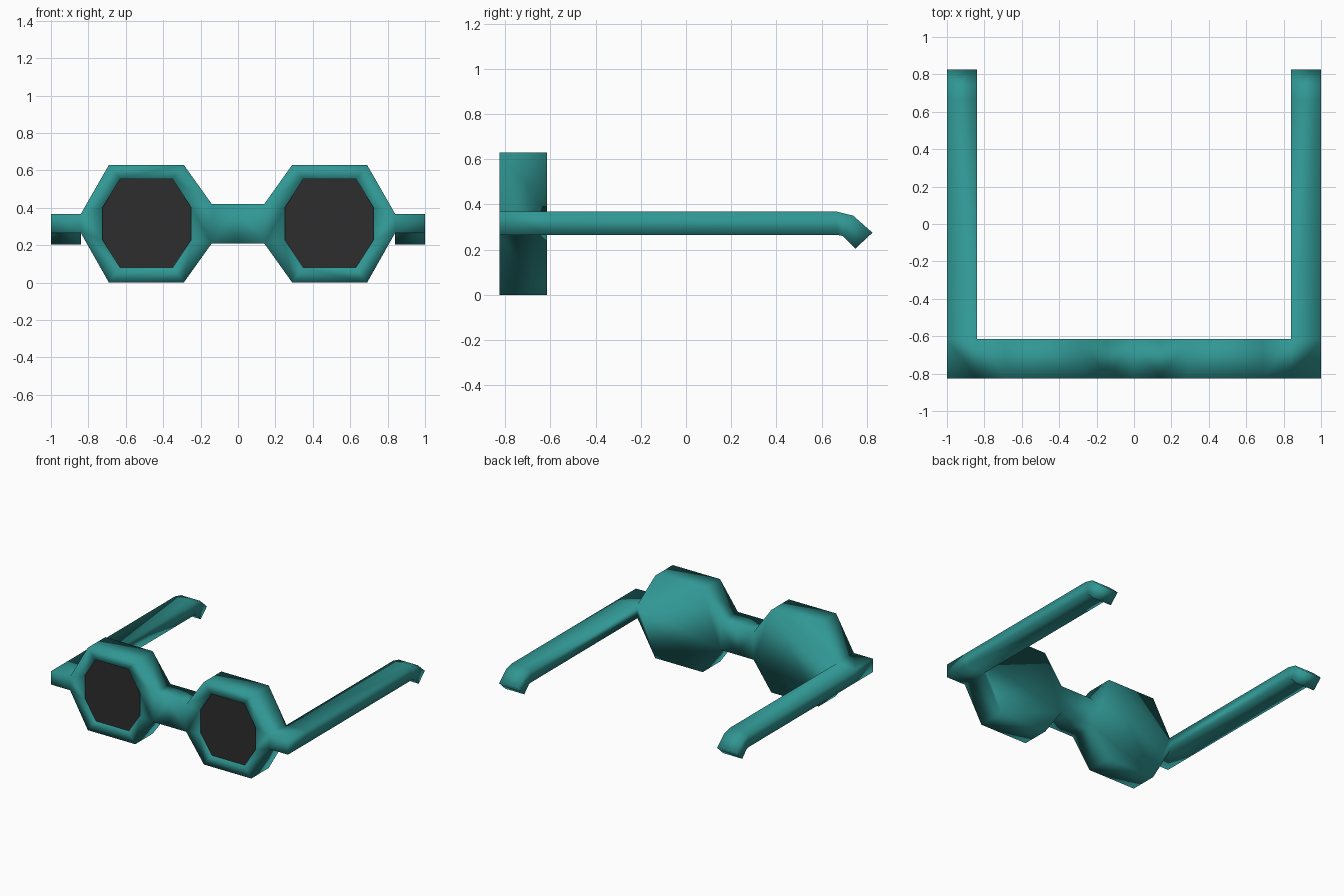
import bpy, bmesh

if "Cube" in bpy.data.objects:
    bpy.data.objects.remove(bpy.data.objects["Cube"])

FRONT, BACK = -0.825, -0.615   # y of the front and back of the frame


def material(name, rgb):
    m = bpy.data.materials.new(name)
    m.diffuse_color = (*rgb, 1)
    m.use_nodes = True
    m.node_tree.nodes["Principled BSDF"].inputs["Base Color"].default_value = m.diffuse_color
    return m


def finish(bm, name, mat, smooth):
    bmesh.ops.recalc_face_normals(bm, faces=bm.faces[:])
    me = bpy.data.meshes.new(name)
    bm.to_mesh(me)
    bm.free()
    me.materials.append(mat)
    for p in me.polygons:
        p.use_smooth = smooth
    ob = bpy.data.objects.new(name, me)
    bpy.context.collection.objects.link(ob)
    mod = ob.modifiers.new("mirror", 'MIRROR')
    mod.use_mirror_merge = True
    mod.merge_threshold = 0.0005
    return ob


teal = material("teal frame", (0.03, 0.31, 0.295))
dark = material("dark lens", (0.027, 0.027, 0.027))

# octagon outlines (x, z) of the right eye: rim outside and opening
outer = [(.14, .42), (.29, .63), (.69, .63), (.84, .368),
         (.84, .265), (.69, 0), (.29, 0), (.14, .21)]
inner = [(.25, .40), (.35, .555), (.63, .555), (.725, .40),
         (.725, .23), (.63, .08), (.35, .08), (.25, .23)]

bm = bmesh.new()


def ring(points, y):
    return [bm.verts.new((x, y, z)) for x, z in points]


def bridge(a, b, skip=()):
    n = len(a)
    for i in range(n):
        if i not in skip:
            j = (i + 1) % n
            bm.faces.new((a[i], a[j], b[j], b[i]))


# rim with a shallow recess in front and a solid back
F, B = ring(outer, FRONT), ring(outer, BACK)
I, R = ring(inner, FRONT), ring(inner, FRONT + 0.02)
bridge(F, I)
bridge(I, R)
bm.faces.new(R)
bm.faces.new(B)
bridge(F, B, skip=(3, 7))      # open where nose bridge and hinge attach

# nose bridge, half of it up to the mirror plane
mid = [bm.verts.new(c) for c in ((0, FRONT, .42), (0, BACK, .42),
                                 (0, BACK, .21), (0, FRONT, .21))]
bridge([F[0], B[0], B[7], F[7]], mid)

# hinge block outside the rim
hinge = [bm.verts.new(c) for c in ((1, FRONT, .368), (1, BACK, .368),
                                   (1, BACK, .265), (1, FRONT, .265))]
bridge([F[3], B[3], B[4], F[4]], hinge, skip=(1,))
bm.faces.new(hinge)

# temple arm: run back from the hinge, then bend down at the tip
loop = [B[3], hinge[1], hinge[2], B[4]]
for yt, zt, yb, zb in ((.67, .368, .67, .265), (.74, .35, .695, .26),
                       (.825, .275, .75, .205)):
    nxt = [bm.verts.new(c) for c in ((.84, yt, zt), (1, yt, zt),
                                     (1, yb, zb), (.84, yb, zb))]
    bridge(loop, nxt)
    loop = nxt
bm.faces.new(loop)
finish(bm, "glasses_frame", teal, True)

# lenses: thin plates lying in the recesses
bm = bmesh.new()
a, b = ring(inner, FRONT + 0.013), ring(inner, FRONT + 0.019)
bridge(a, b)
bm.faces.new(a)
bm.faces.new(b)
finish(bm, "lenses", dark, False)
